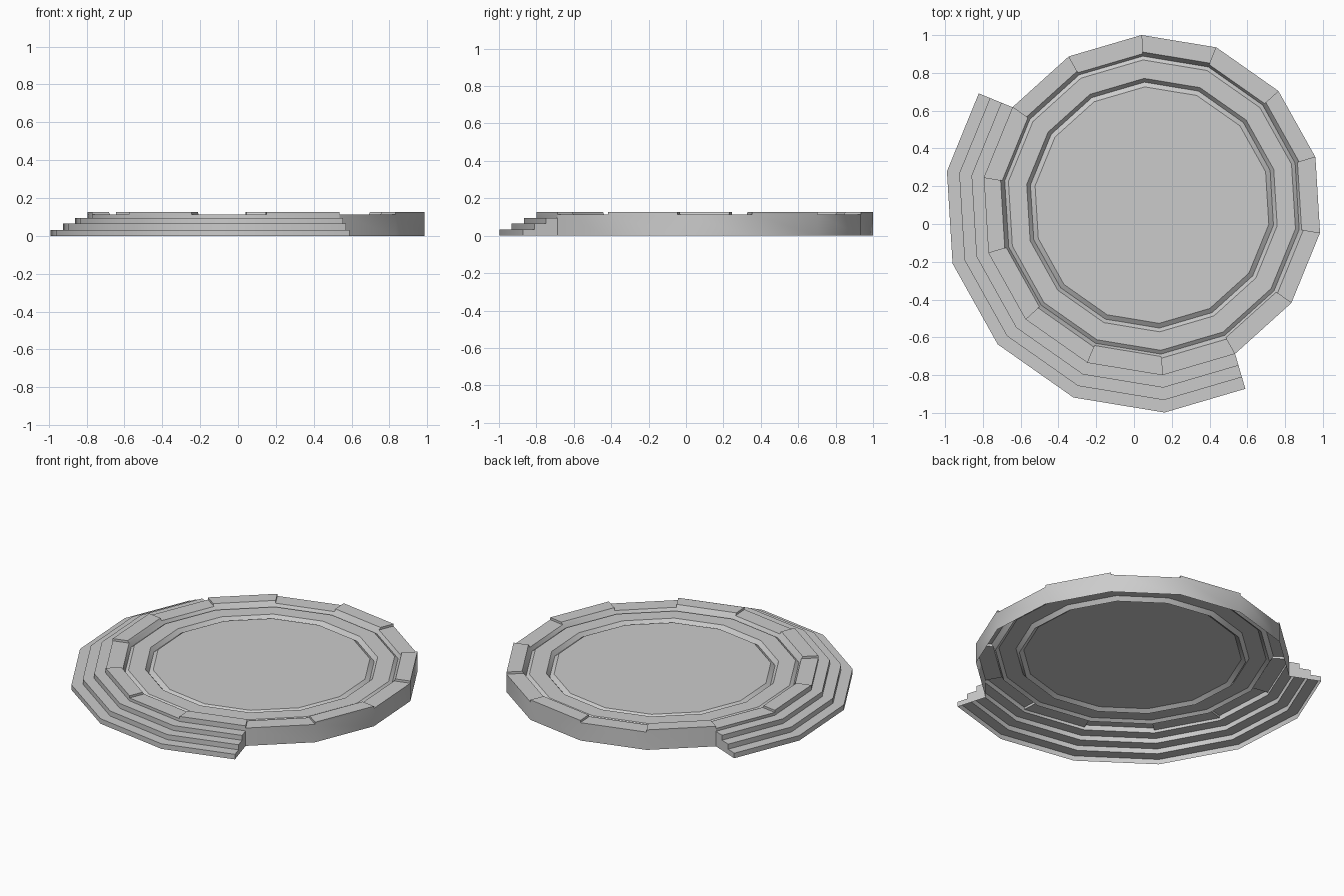
import bpy, bmesh, math
from mathutils import Vector

if "Cube" in bpy.data.objects:
    bpy.data.objects.remove(bpy.data.objects["Cube"])

N = 14                                # sides
CX, CY = 0.095, 0.10                  # centre of the round platform
A0 = math.radians(93.5)
STEP = 2 * math.pi / N
R = 0.902                             # platform radius
LOW, HIGH = 0.113, 0.127              # rim heights
FIRST, LAST = 6, 12                   # corners where the stairs begin and end

bm = bmesh.new()


def pt(k, r, z):
    a = A0 - k * STEP
    return Vector((CX + r * math.cos(a), CY + r * math.sin(a), z))


def stair_pt(k, r, z):
    # stair ends are pushed out square to their edge, other corners are mitred
    if k not in (FIRST, LAST):
        return pt(k, r, z)
    a = A0 - (k + (0.5 if k == FIRST else -0.5)) * STEP
    d = (r - R) * math.cos(STEP / 2)
    return pt(k, R, z) + Vector((math.cos(a), math.sin(a), 0)) * d


def face(points):
    bm.faces.new([bm.verts.new(p) for p in points])


def strips(k, profile, f=pt):
    for (r1, z1), (r2, z2) in zip(profile, profile[1:]):
        face([f(k, r1, z1), f(k, r2, z2), f(k + 1, r2, z2), f(k + 1, r1, z1)])


# dish: rim wall, inner ring and groove around the disc
dish = [(0.803, LOW), (0.79, 0.09), (0.77, 0.105), (0.672, 0.105),
        (0.652, 0.08), (0.627, 0.098)]
low_rim = [(R, LOW), (0.803, LOW)]
high_rim = [(R, LOW), (R, HIGH), (0.812, HIGH), (0.803, LOW)]
# stairs, from the ground up to the rim
stairs = [(1.10, 0), (1.10, 0.032), (1.034, 0.032), (1.034, 0.064),
          (0.968, 0.064), (0.968, 0.095), (R, 0.095)]

for k in range(N):
    strips(k, dish)
    strips(k, low_rim if k % 2 else high_rim)
    # end faces of the raised rim blocks
    face([pt(k, r, z) for r, z in high_rim])
    if FIRST <= k < LAST:
        strips(k, stairs, stair_pt)
        strips(k, [(R, 0.095), (R, LOW)])
    else:
        strips(k, [(R, 0), (R, LOW)])

# central disc
face([pt(k, *dish[-1]) for k in range(N)])

# stair end caps
for k in (FIRST, LAST):
    face([stair_pt(k, r, z) for r, z in stairs] + [pt(k, R, 0)])

bmesh.ops.remove_doubles(bm, verts=bm.verts, dist=0.0005)
bmesh.ops.recalc_face_normals(bm, faces=bm.faces)
# keep the disc facing up
bm.faces.ensure_lookup_table()
disc = max(bm.faces, key=lambda f: f.calc_area())
if disc.normal.z < 0:
    bmesh.ops.reverse_faces(bm, faces=bm.faces)

mesh = bpy.data.meshes.new("stepped_platform")
bm.to_mesh(mesh)
bm.free()
ob = bpy.data.objects.new("stepped_platform", mesh)
bpy.context.collection.objects.link(ob)
bpy.context.view_layer.objects.active = ob
ob.select_set(True)
bpy.ops.object.shade_smooth_by_angle(angle=math.radians(30))
